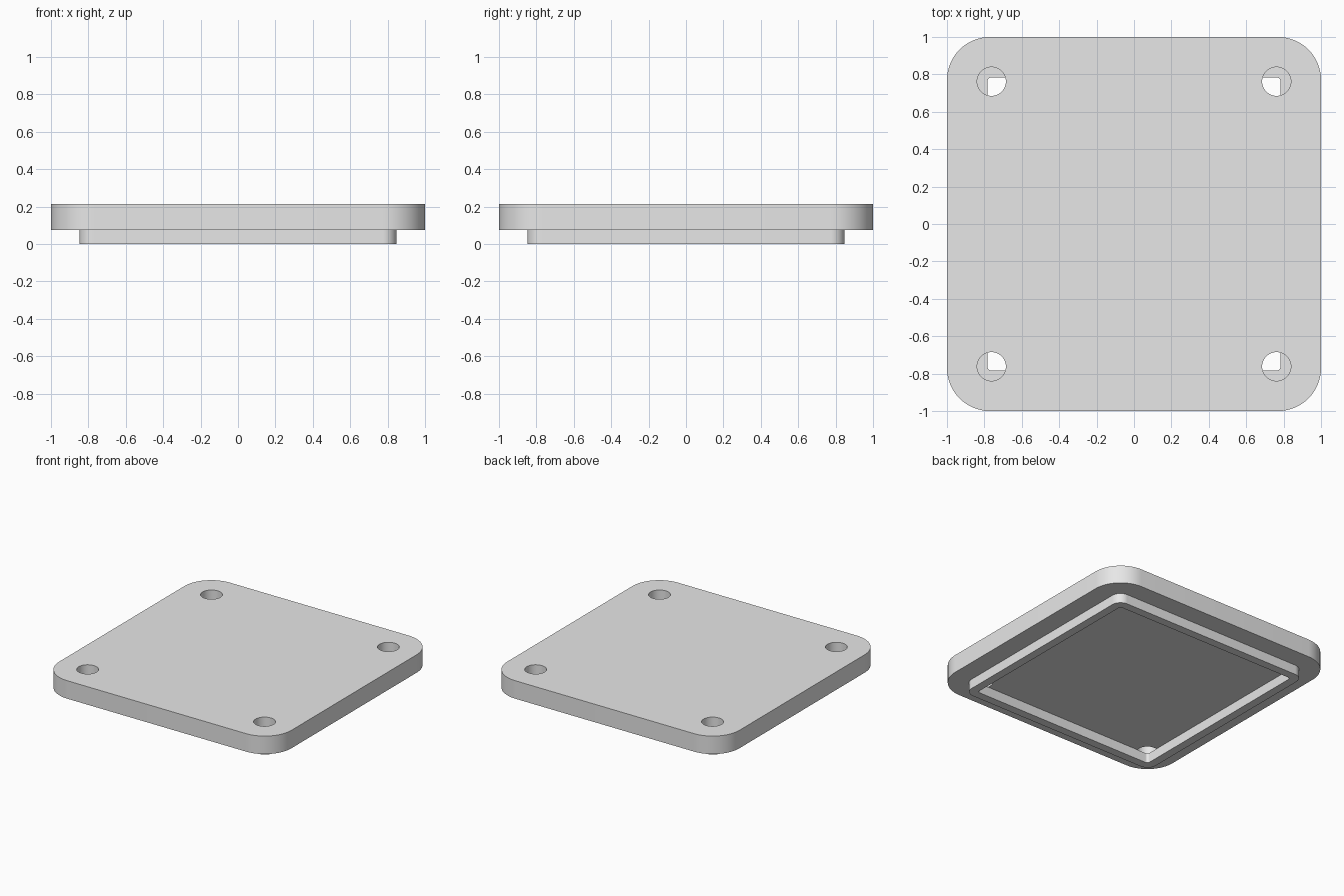
import bpy
import bmesh
from math import cos, sin, pi, radians

cube = bpy.data.objects.get("Cube")
if cube:
    bpy.data.objects.remove(cube, do_unlink=True)

grey = bpy.data.materials.new("light grey")
grey.use_nodes = True
colour = (0.8, 0.8, 0.8, 1)
grey.diffuse_color = colour
grey.node_tree.nodes["Principled BSDF"].inputs["Base Color"].default_value = colour


def rounded_square(half, radius, steps=16):
    """Closed outline made of four corner arcs."""
    points = []
    for corner, (sx, sy) in enumerate([(1, 1), (-1, 1), (-1, -1), (1, -1)]):
        for i in range(steps + 1):
            a = (corner + i / steps) * pi / 2
            points.append((sx * (half - radius) + radius * cos(a),
                           sy * (half - radius) + radius * sin(a)))
    return points


def circle(x, y, radius, sides=48):
    return [(x + radius * cos(2 * pi * i / sides),
             y + radius * sin(2 * pi * i / sides)) for i in range(sides)]


def extruded_part(name, outlines, bottom, top):
    """Fill the first outline, leave the others as openings, and extrude."""
    curve = bpy.data.curves.new(name + "_profile", "CURVE")
    curve.dimensions = "2D"
    curve.fill_mode = "BOTH"
    curve.extrude = (top - bottom) / 2
    for points in outlines:
        spline = curve.splines.new("POLY")
        spline.points.add(len(points) - 1)
        for point, (x, y) in zip(spline.points, points):
            point.co = (x, y, 0, 1)
        spline.use_cyclic_u = True
    helper = bpy.data.objects.new(name + "_helper", curve)
    bpy.context.collection.objects.link(helper)
    bpy.context.view_layer.update()
    evaluated = helper.evaluated_get(bpy.context.evaluated_depsgraph_get())
    mesh = bpy.data.meshes.new_from_object(evaluated)
    bpy.data.objects.remove(helper, do_unlink=True)

    # Weld caps to walls and keep the rims crisp
    bm = bmesh.new()
    bm.from_mesh(mesh)
    bmesh.ops.remove_doubles(bm, verts=bm.verts, dist=0.0001)
    bmesh.ops.recalc_face_normals(bm, faces=bm.faces)
    bmesh.ops.translate(bm, verts=bm.verts, vec=(0, 0, (top + bottom) / 2))
    for face in bm.faces:
        face.smooth = True
        face.material_index = 0
    bm.to_mesh(mesh)
    bm.free()
    mesh.set_sharp_from_angle(angle=radians(30))
    mesh.materials.clear()
    mesh.materials.append(grey)
    part = bpy.data.objects.new(name, mesh)
    bpy.context.collection.objects.link(part)
    return part


# Cover plate with a screw hole near each corner
HOLE = 0.762
holes = [circle(sx * HOLE, sy * HOLE, 0.077) for sx in (-1, 1) for sy in (-1, 1)]
extruded_part("cover_plate", [rounded_square(1, 0.23)] + holes, 0.075, 0.215)

# Locating lip underneath, open in the middle
extruded_part("locating_lip",
              [rounded_square(0.848, 0.075), rounded_square(0.783, 0.02, 8)],
              0, 0.075)
